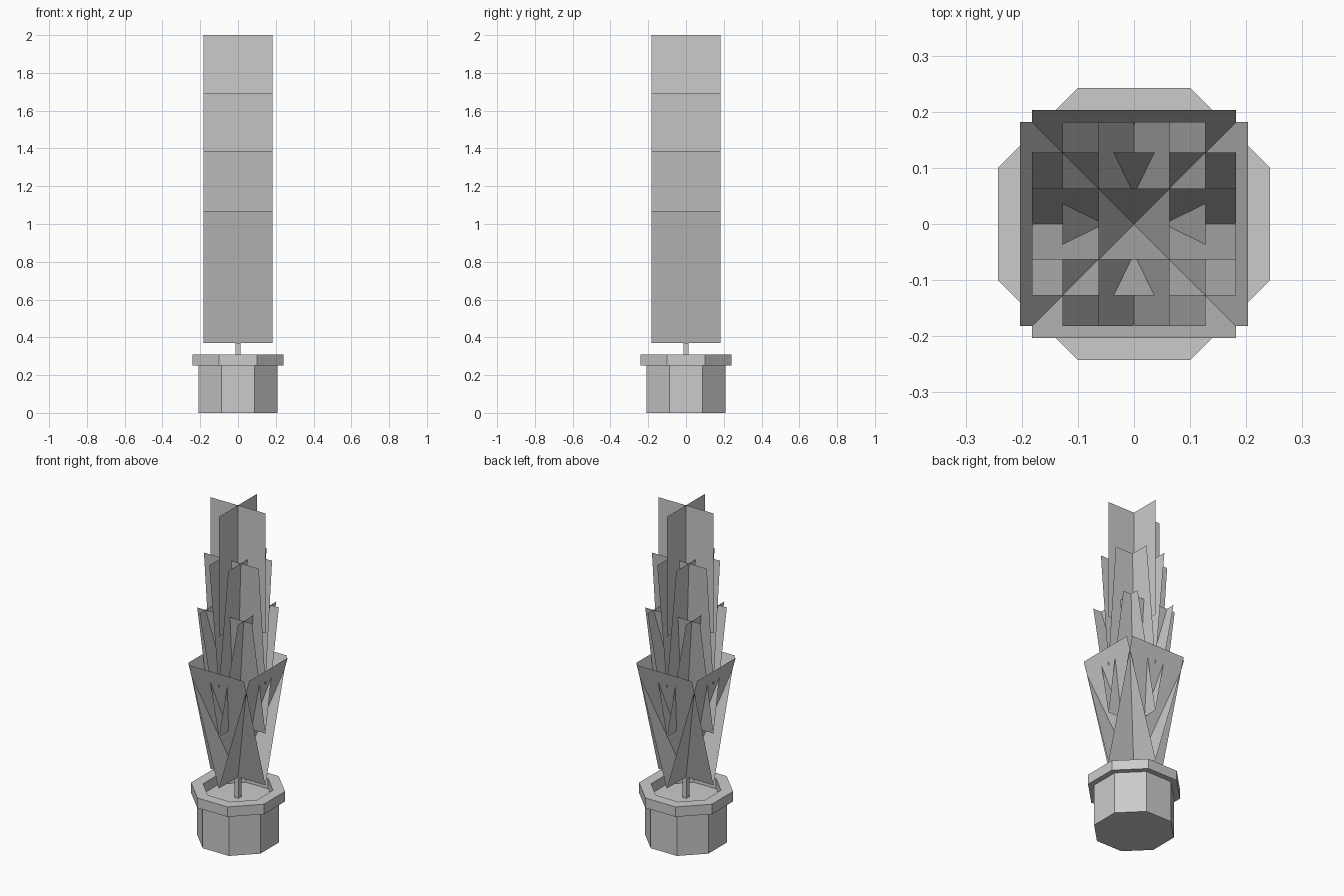
import bpy, bmesh, math
from mathutils import Matrix

if "Cube" in bpy.data.objects:
    bpy.data.objects.remove(bpy.data.objects["Cube"])


def finish(bm, name):
    bmesh.ops.recalc_face_normals(bm, faces=bm.faces)
    me = bpy.data.meshes.new(name)
    bm.to_mesh(me)
    bm.free()
    ob = bpy.data.objects.new(name, me)
    bpy.context.collection.objects.link(ob)
    return ob


def ring(bm, apothem, z, sides=8):
    r = apothem / math.cos(math.pi / sides)
    return [bm.verts.new((r * math.cos((i + 0.5) * math.tau / sides),
                          r * math.sin((i + 0.5) * math.tau / sides), z))
            for i in range(sides)]


def bridge(bm, a, b):
    n = len(a)
    for i in range(n):
        bm.faces.new((a[i], a[(i + 1) % n], b[(i + 1) % n], b[i]))


def prism(name, apothem, z0, z1, sides=8):
    bm = bmesh.new()
    low, high = ring(bm, apothem, z0, sides), ring(bm, apothem, z1, sides)
    bridge(bm, low, high)
    bm.faces.new(low)
    bm.faces.new(high)
    return finish(bm, name)


# Octagonal pot, its top serving as the soil surface
prism("pot", 0.21, 0.0, 0.25)

# Overhanging hollow rim
bm = bmesh.new()
loops = [ring(bm, a, z) for a, z in
         ((0.18, 0.25), (0.242, 0.25), (0.242, 0.31), (0.18, 0.31))]
for i in range(4):
    bridge(bm, loops[i], loops[(i + 1) % 4])
finish(bm, "pot_rim")

# Thin trunk
prism("trunk", 0.013, 0.25, 0.37, 4)

# Tiers of flat leaf cards leaning outward: bottom z, top z, lean, card count
TIERS = [(0.37, 1.07, 0.203, 4), (0.68, 1.387, 0.127, 4),
         (0.975, 1.692, 0.063, 4), (1.28, 2.0, 0.0, 2)]
HALF_WIDTH = 0.182
for t, (z0, z1, lean, count) in enumerate(TIERS, 1):
    bm = bmesh.new()
    for k in range(count):
        rot = Matrix.Rotation(k * math.pi / 2, 4, 'Z')
        corners = [(-HALF_WIDTH, 0, z0), (HALF_WIDTH, 0, z0),
                   (HALF_WIDTH, -lean, z1), (-HALF_WIDTH, -lean, z1)]
        vs = [bm.verts.new(c) for c in corners]
        bm.faces.new(vs)
        bmesh.ops.transform(bm, matrix=rot, verts=vs)
    finish(bm, f"leaf_tier_{t}")
